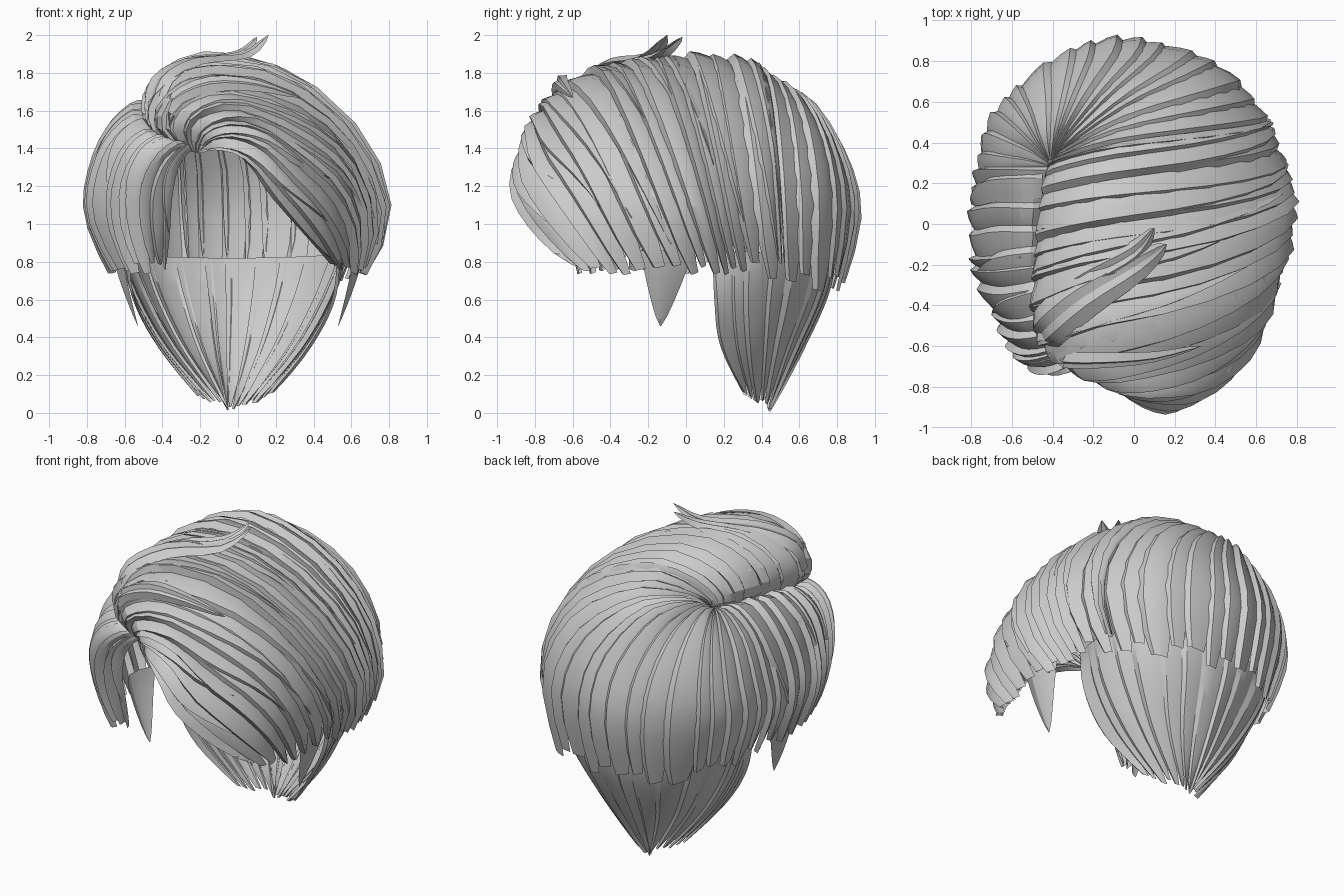
import bpy, bmesh, math, random
from mathutils import Vector

if "Cube" in bpy.data.objects:
    bpy.data.objects.remove(bpy.data.objects["Cube"])

random.seed(4)
hair = bpy.data.materials.new("hair grey")
hair.diffuse_color = (0.6, 0.6, 0.6, 1)
hair.use_nodes = True
hair.node_tree.nodes["Principled BSDF"].inputs["Base Color"].default_value = hair.diffuse_color

# Guide strands, root to tip: swept side, back, short side, nape
SWEPT = [
    [(-.2, -.66, 1.38), (-.07, -.77, 1.4), (.06, -.87, 1.31), (.18, -.89, 1.14), (.33, -.78, .97), (.49, -.61, .79)],
    [(-.22, -.66, 1.38), (-.16, -.76, 1.52), (.1, -.82, 1.49), (.35, -.81, 1.24), (.53, -.66, .99), (.58, -.46, .73)],
    [(-.28, -.62, 1.4), (-.4, -.65, 1.55), (-.12, -.69, 1.68), (.37, -.62, 1.47), (.63, -.48, 1.12), (.62, -.3, .73)],
    [(-.4, -.42, 1.46), (-.48, -.46, 1.62), (-.25, -.45, 1.81), (.3, -.42, 1.69), (.7, -.28, 1.2), (.65, -.1, .73)],
    [(-.43, -.1, 1.54), (-.45, -.12, 1.7), (-.2, -.12, 1.86), (.35, -.12, 1.72), (.77, 0, 1.2), (.65, .12, .74)],
    [(-.42, .15, 1.6), (-.42, .15, 1.72), (-.15, .17, 1.88), (.4, .18, 1.68), (.75, .22, 1.2), (.63, .3, .72)],
    [(-.4, .3, 1.64), (-.36, .32, 1.71), (-.08, .4, 1.82), (.38, .46, 1.62), (.65, .5, 1.15), (.55, .52, .69)]]
BACK = [
    [(-.39, .31, 1.64), (-.3, .4, 1.71), (-.02, .58, 1.7), (.28, .71, 1.47), (.42, .77, 1.1), (.36, .73, .64)],
    [(-.4, .32, 1.64), (-.33, .44, 1.69), (-.18, .64, 1.65), (-.03, .82, 1.38), (0, .9, 1.05), (0, .8, .62)],
    [(-.41, .32, 1.64), (-.4, .44, 1.66), (-.38, .61, 1.55), (-.37, .76, 1.33), (-.36, .82, 1.05), (-.32, .75, .65)],
    [(-.42, .31, 1.64), (-.5, .4, 1.62), (-.58, .48, 1.5), (-.65, .54, 1.28), (-.67, .54, 1.05), (-.56, .5, .69)]]
SHORT = [
    [(-.42, .28, 1.63), (-.52, .28, 1.63), (-.66, .28, 1.5), (-.74, .28, 1.28), (-.76, .26, 1.05), (-.64, .25, .74)],
    [(-.43, 0, 1.55), (-.53, 0, 1.6), (-.67, 0, 1.48), (-.76, -.02, 1.28), (-.78, -.02, 1.05), (-.66, -.05, .74)],
    [(-.42, -.25, 1.48), (-.52, -.27, 1.54), (-.65, -.29, 1.44), (-.73, -.28, 1.27), (-.75, -.27, 1.05), (-.62, -.3, .74)],
    [(-.36, -.5, 1.42), (-.45, -.54, 1.46), (-.56, -.55, 1.38), (-.63, -.52, 1.2), (-.63, -.49, 1.0), (-.55, -.48, .74)],
    [(-.25, -.62, 1.39), (-.34, -.67, 1.42), (-.45, -.7, 1.35), (-.52, -.68, 1.2), (-.52, -.63, 1.0), (-.46, -.57, .74)],
    [(-.22, -.62, 1.38), (-.26, -.67, 1.38), (-.32, -.69, 1.28), (-.35, -.67, 1.12), (-.36, -.62, .95), (-.38, -.55, .75)]]
NAPE = [
    [(.53, .14, .86), (.5, .15, .6), (.38, .18, .36), (.18, .3, .1)],
    [(.57, .4, .85), (.47, .38, .6), (.32, .38, .34), (.08, .38, .05)],
    [(.38, .68, .83), (.31, .63, .6), (.19, .53, .33), (0, .43, .02)],
    [(-.03, .79, .82), (-.03, .73, .6), (-.04, .59, .3), (-.05, .43, 0)]]
NAPE += [[(-.05 - x, y, z) for x, y, z in g] for g in NAPE[-2::-1]]


def spline(pts, t):
    """Smooth curve through points, t from 0 to 1."""
    n = len(pts) - 1
    f = min(max(t, 0), 1) * n
    i = min(int(f), n - 1)
    f -= i
    p = [Vector(pts[min(max(k, 0), n)]) for k in (i - 1, i, i + 1, i + 2)]
    return p[1] + 0.5 * f * (p[2] - p[0] + f * (2 * p[0] - 5 * p[1] + 4 * p[2] - p[3]
                             + f * (3 * (p[1] - p[2]) + p[3] - p[0])))


def sheet(guides, u, v):
    return spline([spline(g, v) for g in guides], u)


def skewed(guides, amount, nu=10, nv=7):
    """Guides combed backwards towards their tips."""
    return [[sheet(guides, i / nu - amount * math.sin(math.pi * i / nu) * math.cos(math.pi * k / nv), k / nv)
             for k in range(nv + 1)] for i in range(nu + 1)]


def raised(guides, u, v, h):
    """Point lifted off the sheet along its outward normal."""
    e = 0.01
    u1, v1 = min(max(u, e), 1 - e), min(max(v, e), 1 - e)
    du = sheet(guides, u1 + e, v1) - sheet(guides, u1 - e, v1)
    dv = sheet(guides, u1, v1 + e) - sheet(guides, u1, v1 - e)
    return sheet(guides, u, v) + dv.cross(du).normalized() * h


def add_grid(bm, rows):
    vs = [[bm.verts.new(p) for p in r] for r in rows]
    for a, b in zip(vs, vs[1:]):
        for k in range(len(a) - 1):
            bm.faces.new((a[k], b[k], b[k + 1], a[k + 1]))


def lock(bm, guides, u0, u1, v0, v1, h, base=0.0, taper=0.88, steps=13, shrink=0.4, sway=0.0):
    """One lock: steep edge, crest, long slope; narrowing to its tip."""
    rows = []
    mid = u0 + (u1 - u0) * 0.5
    for j in range(steps + 1):
        t = j / steps
        v = v0 + (v1 - v0) * t
        w = 1 - shrink * max(0, (t - taper) / (1 - taper)) ** 1.5
        lift = h * min(1, 0.15 + 4 * t) * (0.4 + 0.6 * w)
        rows.append([raised(guides, min(max(mid + sway * t * t + (u0 + (u1 - u0) * s - mid) * w, 0), 1),
                            v, base + lift * k)
                     for s, k in ((0, -.2), (.2, 1), (.5, .65), (.8, .1), (1, -.25))])
    add_grid(bm, rows)


def finish(name, bm):
    me = bpy.data.meshes.new(name)
    bm.to_mesh(me)
    bm.free()
    me.materials.append(hair)
    ob = bpy.data.objects.new(name, me)
    bpy.context.collection.objects.link(ob)
    bpy.context.view_layer.objects.active = ob
    ob.select_set(True)
    bpy.ops.object.shade_smooth_by_angle(angle=math.radians(25))
    ob.select_set(False)


def hair_section(name, guides, count, h, accents=0, v_range=(.5, .85), taper=.88, shrink=.4):
    bm = bmesh.new()
    cuts = [(i + (random.uniform(-.33, .33) if 0 < i < count else 0)) / count for i in range(count + 1)]
    for a, b in zip(cuts, cuts[1:]):
        # each lock tucks under the next one
        lock(bm, guides, a, min(b + .25 / count, 1), 0, random.uniform(.94, 1),
             h * random.uniform(.6, 1.25), taper=taper, shrink=shrink)
    # shorter overlay locks ending in free points
    for i in range(accents):
        a = (i + random.uniform(.1, .5)) / accents
        lock(bm, guides, a, min(a + random.uniform(.06, .1), 1), .08, random.uniform(*v_range), h * .8,
             base=.012, taper=.5, shrink=.97, sway=.05)
    finish(name, bm)


# Main hair masses; neighbours share an edge guide
hair_section("swept_hair", skewed(SWEPT, .09), 17, .038, 11, (.6, .95), shrink=.5)
hair_section("back_hair", [SWEPT[-1]] + BACK + [SHORT[0]], 16, .024)
hair_section("short_side_hair", SHORT, 14, .032, 5, (.6, .95), shrink=.5)
hair_section("nape_hair", NAPE, 16, .014, taper=.8, shrink=.5)


def leaf(name, path, width, side, bulge=.02):
    """Free pointed lock along a path, widened along a side direction."""
    bm = bmesh.new()
    side = Vector(side).normalized()
    rows = []
    for j in range(13):
        t = j / 12
        p = spline(path, t)
        d = spline(path, min(t + .02, 1)) - spline(path, max(t - .02, 0))
        n = d.cross(side).normalized()
        if n.z < 0:
            n = -n
        w = width * (0.02 + max(0, math.sin(math.pi * min(1, .25 + .75 * t))) ** .8)
        rows.append([p + side * w * s + n * bulge * k * w / width
                     for s, k in ((-1, -1), (-.45, 1), (0, .3), (.4, .9), (1, -1))])
    add_grid(bm, rows)
    finish(name, bm)


# Loose locks flicking up over the crown
leaf("crown_flick", [(-.46, -.55, 1.6), (-.42, -.5, 1.76), (-.25, -.36, 1.86),
                     (.02, -.2, 1.89), (.16, -.1, 2.0)], .11, (.55, -.8, .05))
leaf("crown_flick_small", [(-.42, -.4, 1.73), (-.25, -.28, 1.85), (0, -.14, 1.9), (.1, -.02, 1.99)],
     .07, (.5, -.8, 0))
# Curled lock on the quiff
leaf("quiff_lock", [(-.34, -.66, 1.53), (-.34, -.68, 1.66), (-.15, -.68, 1.75), (.1, -.66, 1.74),
                    (.33, -.6, 1.67)], .06, (0, -.6, -.8))

# Pointed sideburns
for name, s in (("right_sideburn", 1), ("left_sideburn", -1)):
    bm = bmesh.new()
    rows = []
    for j in range(9):
        t = j / 8
        w = .14 * (1 - t) ** .8 + .003
        c = Vector((s * (.64 - .11 * t ** 1.3), -.1 - .035 * t, .86 - .4 * t))
        rows.append([c + Vector((s * k * w, q * w, 0)) for q, k in ((-1, -.2), (-.3, .2), (.3, .15), (1, -.2))])
    add_grid(bm, rows if s > 0 else [r[::-1] for r in rows])
    finish(name, bm)
